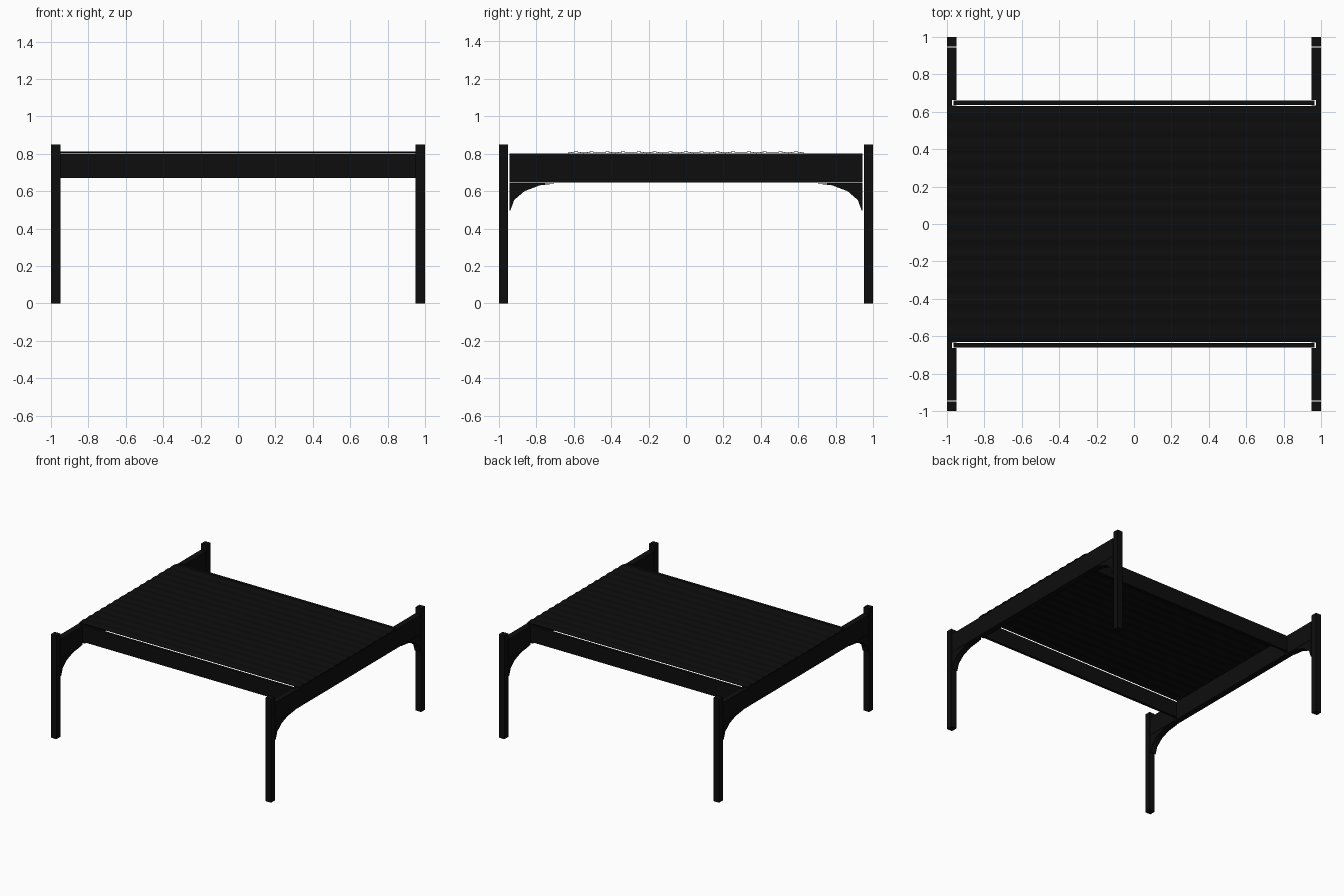
import bpy
import bmesh
from math import sin, cos, pi
from mathutils import Vector

if "Cube" in bpy.data.objects:
    bpy.data.objects.remove(bpy.data.objects["Cube"], do_unlink=True)

black = bpy.data.materials.new("near_black")
black.use_nodes = True
black.diffuse_color = (0.004, 0.004, 0.004, 1)
black.node_tree.nodes["Principled BSDF"].inputs["Base Color"].default_value = black.diffuse_color


def prism(name, outline, offset):
    """Solid made by sweeping a flat outline of 3D points along an offset."""
    bm = bmesh.new()
    face = bm.faces.new([bm.verts.new(p) for p in outline])
    swept = bmesh.ops.extrude_face_region(bm, geom=[face], use_keep_orig=True)
    moved = [v for v in swept["geom"] if isinstance(v, bmesh.types.BMVert)]
    bmesh.ops.translate(bm, verts=moved, vec=Vector(offset))
    bmesh.ops.recalc_face_normals(bm, faces=bm.faces)
    mesh = bpy.data.meshes.new(name)
    bm.to_mesh(mesh)
    bm.free()
    mesh.materials.append(black)
    obj = bpy.data.objects.new(name, mesh)
    bpy.context.collection.objects.link(obj)
    return obj


def box(name, x0, x1, y0, y1, z0, z1):
    base = [(x0, y0, z0), (x1, y0, z0), (x1, y1, z0), (x0, y1, z0)]
    return prism(name, base, (0, 0, z1 - z0))


POST = 0.05
BEAM_END = 0.943
BEAM_LOW, BEAM_TOP = 0.645, 0.80
NOTCH_IN, NOTCH_OUT, NOTCH_X = 0.633, 0.663, 0.973

for sx, side in ((1, "left"), (-1, "right")):
    inner = 1 - POST

    # Side beam, notched on its inner face to receive the cross beams
    half = [(inner, NOTCH_IN), (NOTCH_X, NOTCH_IN), (NOTCH_X, NOTCH_OUT),
            (inner, NOTCH_OUT), (inner, BEAM_END), (1, BEAM_END)]
    plan = half + [(x, -y) for x, y in reversed(half)]
    prism(f"side_beam_{side}", [(sx * x, y, BEAM_LOW) for x, y in plan],
          (0, 0, BEAM_TOP - BEAM_LOW))

    for sy, end in ((-1, "front"), (1, "back")):
        # Corner post
        box(f"post_{end}_{side}", sx * inner, sx, sy * inner, sy, 0, 0.85)

        # Curved bracket under the beam
        arc = [(0.685 + 0.253 * cos(i * pi / 8), 0.497 + 0.145 * sin(i * pi / 8))
               for i in range(5)]
        shape = [(BEAM_END, BEAM_LOW - 0.002), (BEAM_END, 0.497)] + arc
        prism(f"bracket_{end}_{side}", [(sx * inner, sy * y, z) for y, z in shape],
              (sx * POST, 0, 0))

# Cross beams set in the notches
for sy, end in ((-1, "front"), (1, "back")):
    box(f"cross_beam_{end}", -0.966, 0.966, sy * 0.637, sy * 0.659, 0.67, BEAM_TOP)

# Corrugated roof sheet with ridges running across
WAVES, STEPS, EDGE, THICK = 15, 8, 0.63, 0.003
count = WAVES * STEPS
wave = [(-EDGE + 2 * EDGE * i / count, 0.807 - 0.003 * cos(2 * pi * i / STEPS))
        for i in range(count + 1)]
section = [(y, z + THICK / 2) for y, z in wave] + [(y, z - THICK / 2) for y, z in reversed(wave)]
roof = prism("roof_sheet", [(-1, y, z) for y, z in section], (2, 0, 0))
bpy.context.view_layer.objects.active = roof
roof.select_set(True)
bpy.ops.object.shade_smooth_by_angle()
